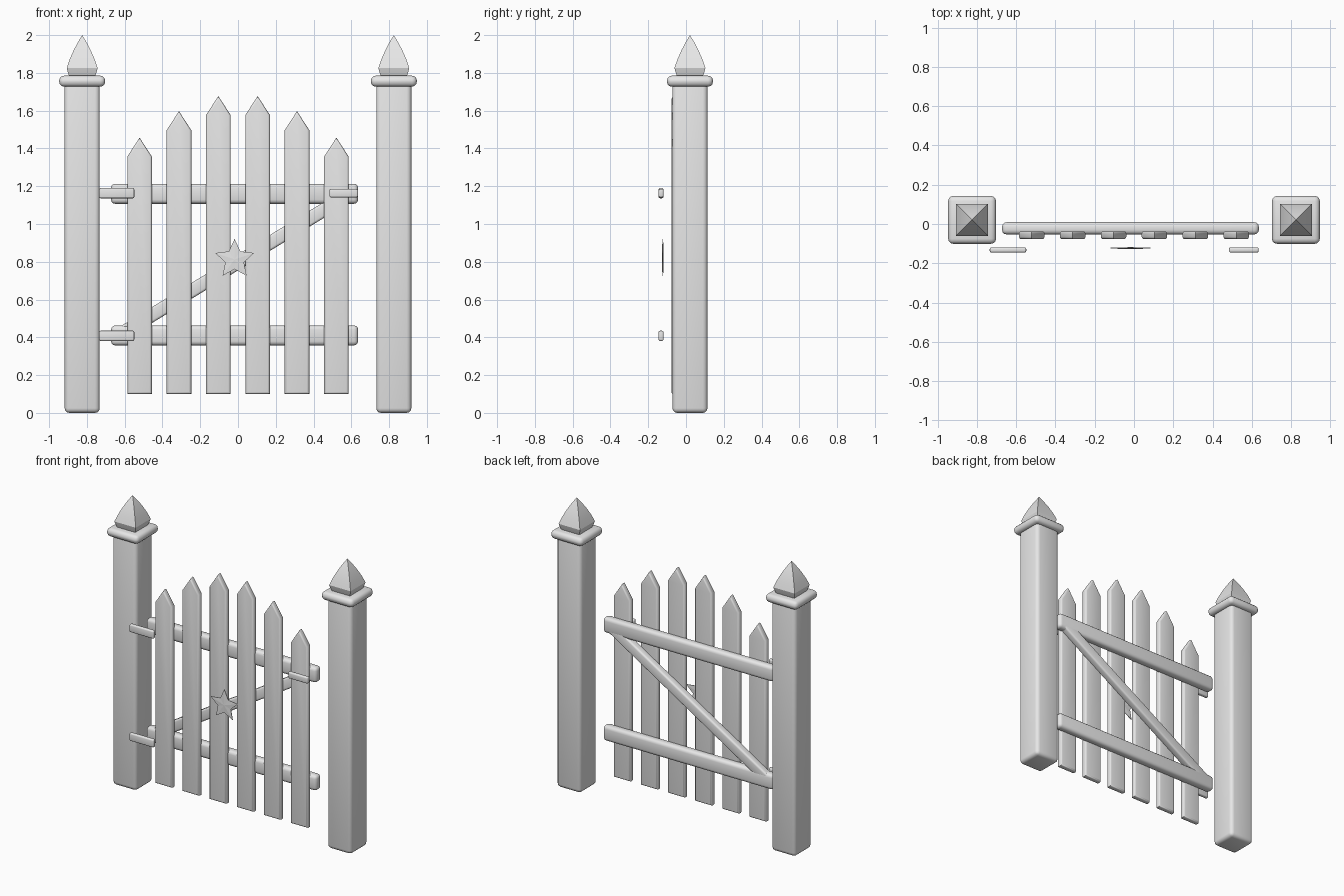
import bpy, bmesh, math
from mathutils import Matrix, Vector

cube = bpy.data.objects.get("Cube")
if cube:
    bpy.data.objects.remove(cube, do_unlink=True)

GREY = (0.8, 0.8, 0.8, 1.0)
mat = bpy.data.materials.new("pale_grey")
mat.use_nodes = True
mat.diffuse_color = GREY
mat.node_tree.nodes["Principled BSDF"].inputs["Base Color"].default_value = GREY


def finish(name, bm, smooth=True):
    """Turn a bmesh into a named, coloured object."""
    bmesh.ops.recalc_face_normals(bm, faces=bm.faces)
    mesh = bpy.data.meshes.new(name)
    bm.to_mesh(mesh)
    bm.free()
    mesh.materials.append(mat)
    obj = bpy.data.objects.new(name, mesh)
    bpy.context.collection.objects.link(obj)
    if smooth:
        bpy.ops.object.select_all(action='DESELECT')
        obj.select_set(True)
        bpy.context.view_layer.objects.active = obj
        bpy.ops.object.shade_smooth_by_angle(angle=math.radians(32))
    return obj


def box(name, x, y, z, bevel, tilt=0.0):
    """Rounded box from (min, max) ranges, tilted about its own y axis."""
    size = [b - a for a, b in (x, y, z)]
    centre = Vector([(a + b) / 2 for a, b in (x, y, z)])
    bm = bmesh.new()
    bmesh.ops.create_cube(bm, size=1)
    bmesh.ops.scale(bm, vec=size, verts=bm.verts)
    bmesh.ops.bevel(bm, geom=bm.edges[:], offset=bevel, segments=3,
                    profile=0.5, affect='EDGES')
    bm.transform(Matrix.Translation(centre) @ Matrix.Rotation(-tilt, 4, 'Y'))
    return finish(name, bm)


def square_profile(name, cx, cy, rings, tip):
    """Square rings (height, half width) stacked up to a point."""
    bm = bmesh.new()
    prev = None
    for z, h in rings:
        ring = [bm.verts.new((cx + h * sx, cy + h * sy, z))
                for sx, sy in ((-1, -1), (1, -1), (1, 1), (-1, 1))]
        if prev:
            for i in range(4):
                j = (i + 1) % 4
                bm.faces.new((prev[i], prev[j], ring[j], ring[i]))
        else:
            bm.faces.new(ring[::-1])
        prev = ring
    top = bm.verts.new((cx, cy, tip))
    for i in range(4):
        bm.faces.new((prev[i], prev[(i + 1) % 4], top))
    return finish(name, bm)


# Posts with rounded caps and pointed finials
POST_Y = 0.021
for side, cx in (("right", -0.825), ("left", 0.825)):
    def around(h):
        return (cx - h, cx + h), (POST_Y - h, POST_Y + h)
    box(side + "_post", *around(0.093), (0, 1.75), 0.025)
    box(side + "_post_cap", *around(0.122), (1.727, 1.785), 0.026)
    square_profile(side + "_post_finial", cx, POST_Y,
                   [(1.775, 0.065), (1.80, 0.075), (1.826, 0.082),
                    (1.87, 0.067), (1.92, 0.045), (1.96, 0.024)], 2.0)

# Horizontal rails and diagonal brace
for level, low in (("lower", 0.357), ("upper", 1.107)):
    box(level + "_rail", (-0.672, 0.636), (-0.053, 0.009), (low, low + 0.106), 0.022)

start, end = Vector((-0.64, 0.405)), Vector((0.595, 1.16))
mid, span = (start + end) / 2, end - start
half = span.length / 2
box("diagonal_brace", (mid.x - half, mid.x + half), (-0.045, 0.008),
    (mid.y - 0.036, mid.y + 0.036), 0.012, math.atan2(span.y, span.x))


# Pointed pickets, taller toward the middle
def picket(name, cx, tip):
    w, bottom, shoulder = 0.065, 0.10, tip - 0.1
    outline = [(-w, bottom), (w, bottom), (w, shoulder), (0, tip), (-w, shoulder)]
    bm = bmesh.new()
    front = bm.faces.new([bm.verts.new((cx + x, -0.077, z)) for x, z in outline])
    out = bmesh.ops.extrude_face_region(bm, geom=[front], use_keep_orig=True)
    moved = [v for v in out["geom"] if isinstance(v, bmesh.types.BMVert)]
    bmesh.ops.translate(bm, vec=(0, 0.04, 0), verts=moved)
    rim = [e for e in bm.edges if abs(e.verts[0].co.y - e.verts[1].co.y) < 0.001]
    bmesh.ops.bevel(bm, geom=rim, offset=0.012, segments=3, profile=0.5, affect='EDGES')
    return finish(name, bm)


for i, tip in enumerate((1.677, 1.597, 1.457)):
    for side, s in (("right", -1), ("left", 1)):
        picket(f"{side}_picket_{i + 1}", s * (0.104 + 0.2085 * i), tip)

# Hinge straps and latch bar
STRAP_Y = (-0.145, -0.119)
for level, z in (("lower", 0.408), ("upper", 1.163)):
    box(level + "_hinge", (-0.735, -0.549), STRAP_Y, (z - 0.027, z + 0.027), 0.008)
box("latch", (0.484, 0.635), STRAP_Y, (1.141, 1.185), 0.008)

# Thin star ornament, slightly raised in the centre
bm = bmesh.new()
sx, sy, sz = -0.018, -0.123, 0.813
rims = []
for depth in (-0.002, 0.002):
    rim = []
    for k in range(10):
        r = 0.052 if k % 2 else 0.108
        a = math.pi / 2 + k * math.pi / 5
        rim.append(bm.verts.new((sx + r * math.cos(a), sy + depth, sz + r * math.sin(a))))
    hub = bm.verts.new((sx, sy + depth * 2.5, sz))
    for k in range(10):
        bm.faces.new((rim[k], rim[(k + 1) % 10], hub))
    rims.append(rim)
for k in range(10):
    j = (k + 1) % 10
    bm.faces.new((rims[0][k], rims[0][j], rims[1][j], rims[1][k]))
finish("star_ornament", bm, smooth=False)
